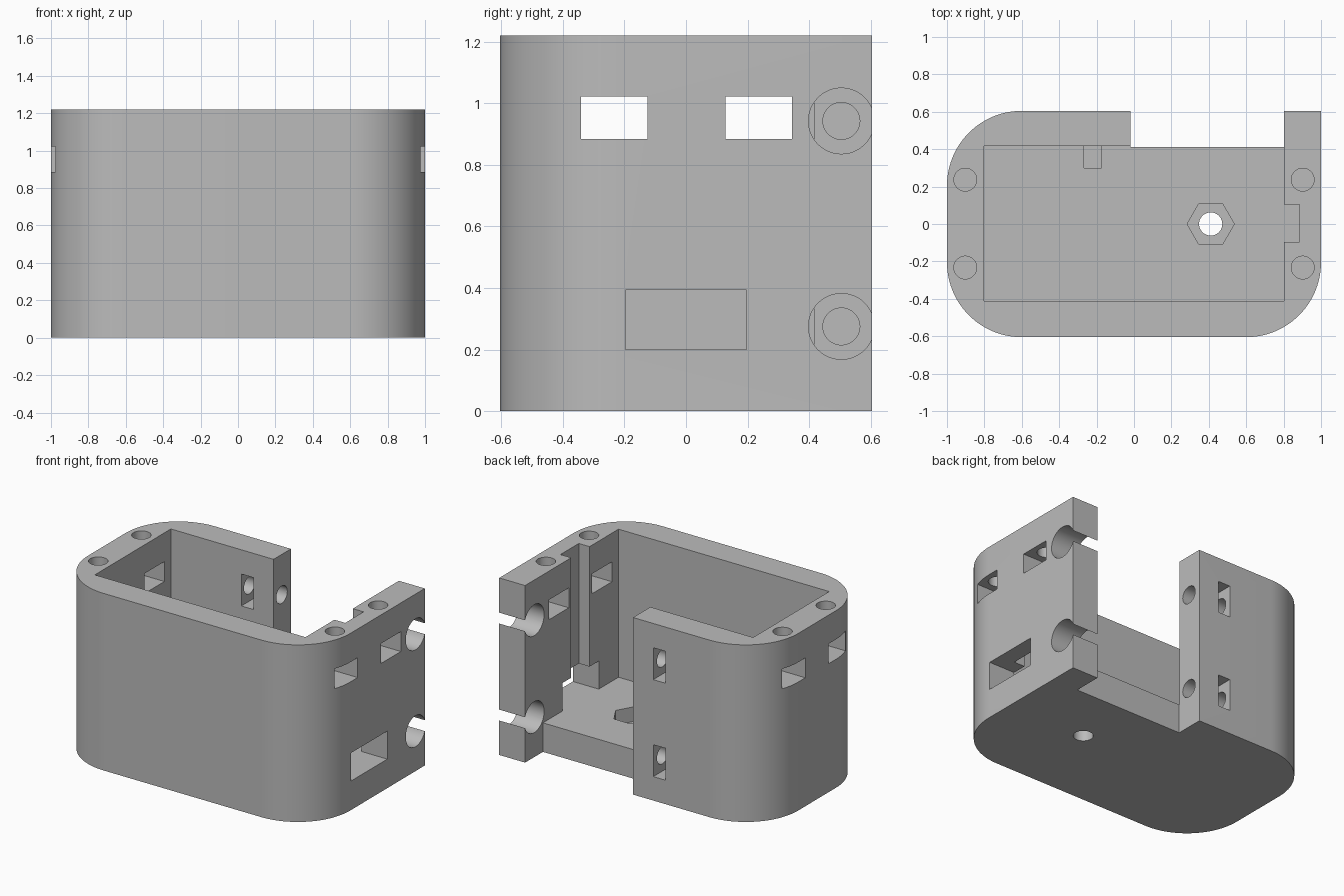
import bpy, bmesh
from math import cos, sin, pi, radians
from mathutils import Matrix

if "Cube" in bpy.data.objects:
    bpy.data.objects.remove(bpy.data.objects["Cube"])

W, D, H = 1.0, 0.605, 1.22      # half width, half depth, height
R, FLOOR = 0.4, 0.2             # corner radius, floor thickness

grey = bpy.data.materials.new("plain grey")
grey.use_nodes = True
grey.diffuse_color = (0.5, 0.5, 0.5, 1)
grey.node_tree.nodes["Principled BSDF"].inputs["Base Color"].default_value = (0.5, 0.5, 0.5, 1)


def add_object(name, bm):
    bmesh.ops.recalc_face_normals(bm, faces=bm.faces)
    mesh = bpy.data.meshes.new(name)
    bm.to_mesh(mesh)
    bm.free()
    mesh.materials.append(grey)
    obj = bpy.data.objects.new(name, mesh)
    bpy.context.collection.objects.link(obj)
    return obj


def prism(name, points, z0, z1):
    bm = bmesh.new()
    face = bm.faces.new([bm.verts.new((x, y, z0)) for x, y in points])
    top = bmesh.ops.extrude_face_region(bm, geom=[face])["geom"]
    verts = [v for v in top if isinstance(v, bmesh.types.BMVert)]
    bmesh.ops.translate(bm, verts=verts, vec=(0, 0, z1 - z0))
    return add_object(name, bm)


def box(name, x0, x1, y0, y1, z0, z1):
    return prism(name, [(x0, y0), (x1, y0), (x1, y1), (x0, y1)], z0, z1)


def ring(x, y, r, sides):
    return [(x + r * cos(2 * pi * i / sides), y + r * sin(2 * pi * i / sides)) for i in range(sides)]


def rod_x(name, x0, x1, y, z, r):
    obj = prism(name, ring(0, 0, r, 48), x0, x1)
    obj.data.transform(Matrix.Translation((0, y, z)) @ Matrix.Rotation(pi / 2, 4, "Y"))
    return obj


def arc(cx, cy, start, steps=24):
    angles = [radians(start + 90 * i / steps) for i in range(steps + 1)]
    return [(cx + R * cos(a), cy + R * sin(a)) for a in angles]


# Housing block: three rounded corners and one square corner
outline = [(W, D)] + arc(R - W, D - R, 90) + arc(R - W, R - D, 180) + arc(W - R, R - D, 270)
housing = prism("housing", outline, 0, H)

cutters = [
    # Main cavity, rear notch, cable groove and side port
    box("cavity_cutter", -0.803, 0.803, -0.412, 0.416, FLOOR, H + 0.1),
    box("notch_cutter", -0.02, 0.803, 0.411, D + 0.1, -0.1, H + 0.1),
    box("groove_cutter", 0.7, 0.885, -0.097, 0.103, 0.3, H + 0.1),
    box("port_cutter", 0.7, W + 0.1, -0.197, 0.197, FLOOR, 0.393),
    # Nut pocket and bolt hole in the floor
    prism("floor_nut_cutter", ring(0.41, 0, 0.126, 6), 0.1, 0.3),
    prism("floor_hole_cutter", ring(0.41, 0, 0.062, 48), -0.1, 0.3),
]

# Lid screw holes with nut slots through both side walls
for x in (-0.902, 0.902):
    for y in (-0.233, 0.237):
        cutters.append(prism("lid_hole_cutter", ring(x, y, 0.061, 48), 0.95, H + 0.1))
        side = 1 if x > 0 else -1
        x0, x1 = sorted((side * 0.7, side * 1.1))
        cutters.append(box("lid_slot_cutter", x0, x1, y - 0.108, y + 0.108, 0.885, 1.022))

# Rear clamp: wide access holes, bolt holes and nut slots
for z in (0.275, 0.943):
    cutters.append(rod_x("access_cutter", 0.7, W + 0.1, 0.505, z, 0.107))
    cutters.append(rod_x("clamp_hole_cutter", -0.45, 0.1, 0.505, z, 0.06))
    cutters.append(box("clamp_slot_cutter", -0.266, -0.174, 0.3, D + 0.1, z - 0.11, z + 0.11))

bpy.context.view_layer.objects.active = housing
for cutter in cutters:
    cutter.hide_render = True
    mod = housing.modifiers.new(cutter.name, "BOOLEAN")
    mod.operation, mod.solver, mod.object = "DIFFERENCE", "EXACT", cutter
    bpy.ops.object.modifier_apply(modifier=mod.name)
    bpy.data.objects.remove(cutter)

# Smooth curved walls, sharp edges elsewhere
bpy.ops.object.select_all(action="DESELECT")
housing.select_set(True)
bpy.ops.object.shade_smooth_by_angle(angle=radians(30))
